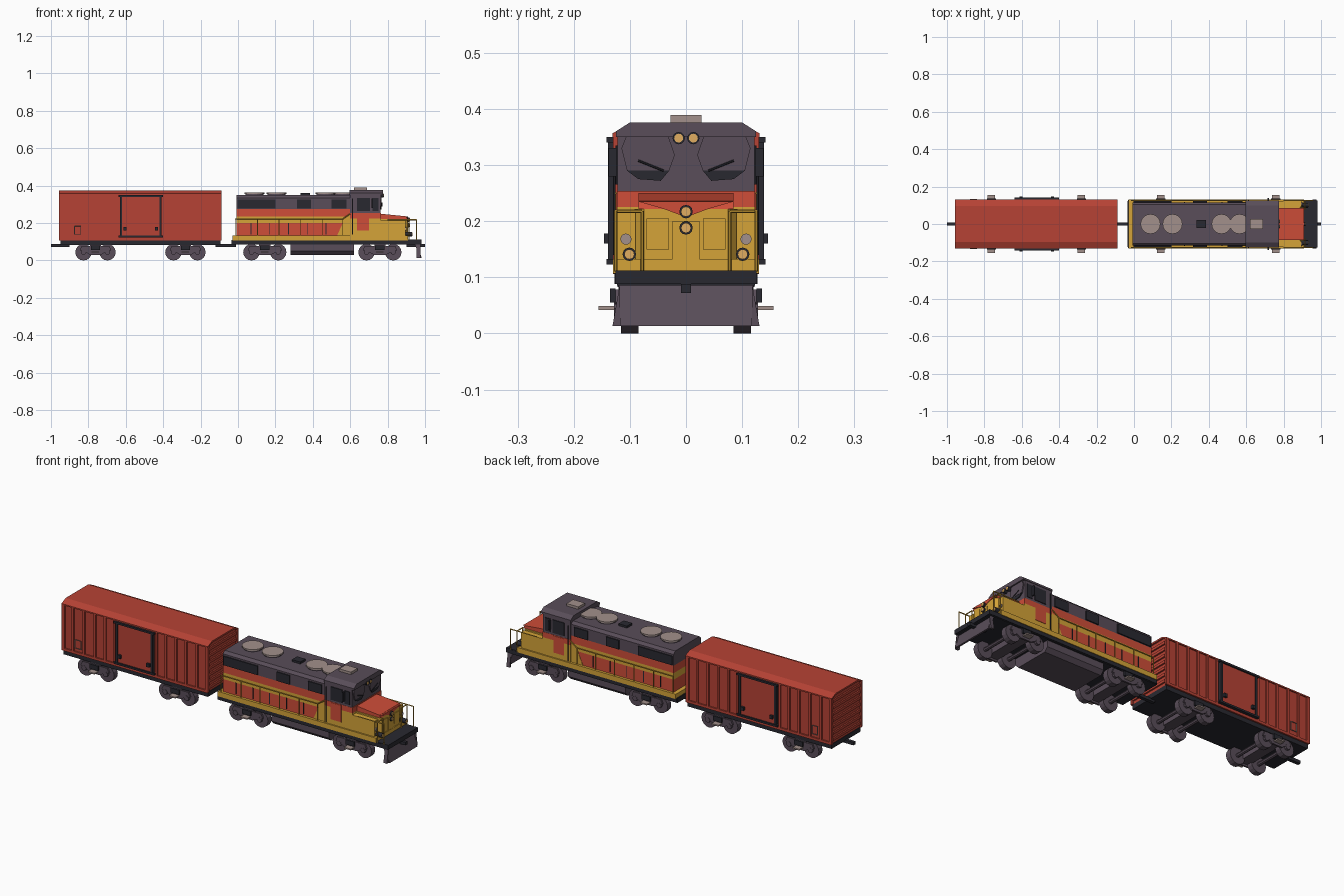
import bpy, bmesh, math
from mathutils import Vector


def material(name, r, g, b):
    m = bpy.data.materials.new(name)
    m.diffuse_color = (r, g, b, 1)
    return m


RED = material("engine_red", 0.62, 0.075, 0.04)
RUST = material("boxcar_red", 0.47, 0.055, 0.035)
YELLOW = material("yellow", 0.66, 0.37, 0.04)
SLATE = material("slate", 0.10, 0.075, 0.10)
BLACK = material("black", 0.022, 0.022, 0.03)
PALE = material("pale_metal", 0.36, 0.28, 0.26)
LAMP = material("lamp", 0.75, 0.42, 0.12)


def finish(name, bm, mat):
    bmesh.ops.recalc_face_normals(bm, faces=bm.faces)
    me = bpy.data.meshes.new(name)
    bm.to_mesh(me)
    bm.free()
    me.materials.append(mat)
    ob = bpy.data.objects.new(name, me)
    bpy.context.collection.objects.link(ob)
    return ob


def prism(name, pts, axis, a, b, mat):
    """Extrude a 2D profile along an axis from a to b."""
    def put(p, t):
        return {"x": (t, p[0], p[1]), "y": (p[0], t, p[1]), "z": (p[0], p[1], t)}[axis]
    bm = bmesh.new()
    face = bm.faces.new([bm.verts.new(put(p, a)) for p in pts])
    ext = bmesh.ops.extrude_face_region(bm, geom=[face])
    move = Vector(put((0, 0), b)) - Vector(put((0, 0), a))
    bmesh.ops.translate(bm, vec=move, verts=[v for v in ext["geom"] if isinstance(v, bmesh.types.BMVert)])
    return finish(name, bm, mat)


def box(name, x0, x1, y0, y1, z0, z1, mat):
    return prism(name, [(x0, y0), (x1, y0), (x1, y1), (x0, y1)], "z", z0, z1, mat)


def rod(name, p, q, r, mat, n=6):
    p, q = Vector(p), Vector(q)
    bm = bmesh.new()
    bmesh.ops.create_cone(bm, cap_ends=True, segments=n, radius1=r, radius2=r, depth=(q - p).length)
    rot = (q - p).to_track_quat("Z", "Y").to_matrix().to_4x4()
    rot.translation = (p + q) / 2
    bm.transform(rot)
    return finish(name, bm, mat)


def roof_profile(w, z0, ze, wt, zt):
    return [(-w, z0), (w, z0), (w, ze), (wt, zt), (-wt, zt), (-w, ze)]


# Trucks: wheels, axles, side frames
def truck(xa, xb):
    xm = (xa + xb) / 2
    for x in (xa, xb):
        rod("axle", (x, -0.1, 0.044), (x, 0.1, 0.044), 0.01, SLATE, 8)
        for s in (-1, 1):
            rod("wheel", (x, s * 0.09, 0.044), (x, s * 0.116, 0.044), 0.044, SLATE, 16)
            rod("wheel_flange", (x, s * 0.085, 0.044), (x, s * 0.09, 0.044), 0.047 - 0.003, SLATE, 16)
            rod("axle_cap", (x, s * 0.116, 0.044), (x, s * 0.128, 0.044), 0.014, SLATE, 8)
    box("truck_bolster", xm - 0.03, xm + 0.03, -0.12, 0.12, 0.04, 0.085, SLATE)
    for s in (-1, 1):
        prism("truck_side_frame", [(xa - 0.02, 0.055), (xa + 0.02, 0.04), (xm - 0.03, 0.03), (xm + 0.03, 0.03),
              (xb - 0.02, 0.04), (xb + 0.02, 0.055), (xb + 0.01, 0.078), (xa - 0.01, 0.078)],
              "y", s * 0.117, s * 0.126, SLATE)
        box("truck_spring", xm - 0.025, xm + 0.025, s * 0.126, s * 0.135, 0.055, 0.08, BLACK)
        box("brake_bracket", xm - 0.02, xm + 0.02, s * 0.11, s * 0.156, 0.042, 0.049, PALE)


for pair in ((-0.826, -0.698), (-0.345, -0.217), (0.072, 0.215), (0.687, 0.83)):
    truck(*pair)

# Boxcar body
box("boxcar_underframe", -0.95, -0.093, -0.122, 0.122, 0.083, 0.108, BLACK)
prism("boxcar_body", roof_profile(0.123, 0.108, 0.352, 0.095, 0.366), "x", -0.948, -0.096, RUST)
prism("boxcar_roof", [(-0.131, 0.35), (-0.131, 0.357), (-0.095, 0.373), (0.095, 0.373), (0.131, 0.357),
      (0.131, 0.35), (0.095, 0.364), (-0.095, 0.364)], "x", -0.956, -0.088, RUST)
for s in (-1, 1):
    for x in (-0.945, -0.89, -0.825, -0.76, -0.70, -0.645, -0.395, -0.34, -0.28, -0.22, -0.155, -0.1):
        box("boxcar_side_rib", x - 0.006, x + 0.006, s * 0.12, s * 0.13, 0.108, 0.354, RUST)
    box("boxcar_sill", -0.95, -0.093, s * 0.12, s * 0.13, 0.106, 0.12, RUST)
    # Sliding door with frame
    box("door_panel", -0.622, -0.418, s * 0.12, s * 0.134, 0.13, 0.345, RUST)
    for x in (-0.625, -0.415):
        box("door_post", x - 0.006, x + 0.006, s * 0.12, s * 0.139, 0.125, 0.348, BLACK)
    for z in (0.128, 0.345):
        box("door_rail", -0.64, -0.40, s * 0.12, s * 0.142, z - 0.005, z + 0.005, BLACK)
    for x in (-0.605, -0.435):
        box("door_latch", x - 0.008, x + 0.008, s * 0.13, s * 0.146, 0.16, 0.178, BLACK)
    # Small grab ladder
    gx = -0.857
    for x in (gx - 0.017, gx + 0.017):
        rod("grab_side", (x, s * 0.132, 0.14), (x, s * 0.132, 0.185), 0.0022, PALE)
    for z in (0.14, 0.185):
        rod("grab_rung", (gx - 0.017, s * 0.132, z), (gx + 0.017, s * 0.132, z), 0.0022, PALE)
for x0, x1 in ((-0.956, -0.945), (-0.099, -0.088)):
    for i in range(7):
        z = 0.125 + i * 0.034
        box("boxcar_end_rib", x0, x1, -0.115, 0.115, z, z + 0.014, RUST)
    for s in (-1, 1):
        box("boxcar_corner", x0, x1, s * 0.118, s * 0.13, 0.108, 0.354, RUST)

# Couplers
for x0, x1 in ((-1.0, -0.9), (-0.12, -0.01), (0.9, 1.0)):
    box("coupler", x0, x1, -0.009, 0.009, 0.072, 0.088, BLACK)

# Locomotive frame and tank
box("engine_underframe", -0.035, 0.975, -0.123, 0.123, 0.085, 0.11, BLACK)
box("walkway", -0.03, 0.91, -0.13, 0.13, 0.107, 0.133, YELLOW)
box("front_platform", 0.91, 0.98, -0.126, 0.126, 0.088, 0.112, BLACK)
prism("fuel_tank", [(-0.115, 0.085), (-0.115, 0.05), (-0.095, 0.03), (0.095, 0.03), (0.115, 0.05), (0.115, 0.085)],
      "x", 0.28, 0.62, SLATE)
for s in (-1, 1):
    box("frame_skirt", -0.033, 0.95, s * 0.12, s * 0.127, 0.088, 0.108, BLACK)

# Plow
prism("plow", [(0.945, 0.088), (0.96, 0.088), (0.982, 0.013), (0.972, 0.013)], "y", -0.118, 0.118, SLATE)
for s in (-1, 1):
    prism("plow_wing", [(s * 0.118, 0.088), (s * 0.131, 0.013), (s * 0.118, 0.013)], "x", 0.955, 0.975, SLATE)

# Long hood in stacked colour bands
for nm, z0, z1, m in (("hood_lower_red", 0.133, 0.2, RED), ("hood_yellow_band", 0.2, 0.235, YELLOW),
                      ("hood_upper_red", 0.235, 0.275, RED)):
    box(nm, -0.008, 0.61, -0.116, 0.116, z0, z1, m)
prism("hood_top", roof_profile(0.116, 0.275, 0.335, 0.103, 0.349), "x", -0.008, 0.61, SLATE)
for s in (-1, 1):
    for x0, x1 in ((-0.002, 0.2), (0.315, 0.39), (0.5, 0.58)):
        box("hood_vent", x0, x1, s * 0.11, s * 0.122, 0.278, 0.326, BLACK)
    prism("rising_stripe", [(0.53, 0.133), (0.61, 0.133), (0.61, 0.25), (0.585, 0.235), (0.56, 0.2)],
          "y", s * 0.11, s * 0.1175, YELLOW)
    for x in (0.07, 0.17, 0.27, 0.37, 0.47):
        box("hood_door_seam", x - 0.002, x + 0.002, s * 0.11, s * 0.118, 0.14, 0.2, BLACK)
    # Side handrail
    rod("side_handrail", (-0.015, s * 0.126, 0.222), (0.56, s * 0.126, 0.222), 0.003, YELLOW)
    rod("handrail_slope", (0.56, s * 0.126, 0.222), (0.6, s * 0.126, 0.25), 0.003, YELLOW)
    for x in (-0.012, 0.105, 0.22, 0.335, 0.45, 0.56):
        rod("handrail_post", (x, s * 0.126, 0.13), (x, s * 0.126, 0.222), 0.0025, YELLOW)

# Roof fans and hatch
for x in (0.088, 0.206, 0.468, 0.564):
    rod("fan_ring", (x, 0, 0.345), (x, 0, 0.355), 0.048, SLATE, 20)
    rod("fan_cap", (x, 0, 0.355), (x, 0, 0.363), 0.053, PALE, 20)
box("roof_hatch", 0.335, 0.385, -0.022, 0.022, 0.345, 0.36, BLACK)

# Cab
box("cab_lower", 0.60, 0.765, -0.123, 0.123, 0.133, 0.225, YELLOW)
box("cab_red_band", 0.60, 0.765, -0.123, 0.123, 0.225, 0.254, RED)
box("cab_upper", 0.60, 0.762, -0.122, 0.122, 0.254, 0.358, SLATE)
prism("cab_roof", roof_profile(0.125, 0.35, 0.36, 0.1, 0.376), "x", 0.597, 0.775, SLATE)
box("roof_unit", 0.62, 0.69, -0.028, 0.028, 0.37, 0.389, PALE)
for s in (-1, 1):
    box("cab_side_window", 0.637, 0.705, s * 0.115, s * 0.126, 0.265, 0.335, BLACK)
    box("cab_door_panel", 0.637, 0.70, s * 0.115, s * 0.125, 0.16, 0.25, RED)
    box("rear_window", 0.72, 0.75, s * 0.115, s * 0.125, 0.265, 0.335, BLACK)
    box("mirror", 0.715, 0.722, s * 0.122, s * 0.138, 0.28, 0.33, BLACK)
    rod("cab_grab_rail", (0.612, s * 0.128, 0.14), (0.612, s * 0.128, 0.33), 0.0025, BLACK)
    # Windshield with dark surround and wiper
    hexa = [(0.02, 0.318), (0.032, 0.353), (0.106, 0.353), (0.115, 0.33), (0.105, 0.29), (0.03, 0.29)]
    prism("windshield", [(s * y, z) for y, z in hexa], "x", 0.755, 0.768, SLATE)
    prism("windshield_lower", [(s * y, z) for y, z in [(0.03, 0.29), (0.105, 0.29), (0.085, 0.275), (0.045, 0.272)]],
          "x", 0.755, 0.767, BLACK)
    rod("wiper", (0.77, s * 0.04, 0.29), (0.77, s * 0.085, 0.308), 0.002, BLACK)
    # Twin headlights
    rod("headlight_rim", (0.76, s * 0.013, 0.348), (0.779, s * 0.013, 0.348), 0.011, BLACK, 12)
    rod("headlight", (0.77, s * 0.013, 0.348), (0.781, s * 0.013, 0.348), 0.008, LAMP, 12)

# Short nose
prism("nose", [(0.76, -0.092), (0.885, -0.092), (0.906, -0.075), (0.906, 0.075), (0.885, 0.092), (0.76, 0.092)],
      "z", 0.112, 0.222, YELLOW)
prism("nose_top", [(0.76, 0.222), (0.906, 0.222), (0.9, 0.236), (0.76, 0.25)], "y", -0.085, 0.085, RED)
prism("nose_chevron", [(-0.085, 0.235), (-0.04, 0.222), (0, 0.207), (0.04, 0.222), (0.085, 0.235)], "x", 0.9, 0.909, RED)
box("nose_door", 0.9, 0.909, -0.024, 0.024, 0.125, 0.2, YELLOW)
for s in (-1, 1):
    box("nose_side_shelf", 0.76, 0.895, s * 0.09, s * 0.122, 0.125, 0.215, YELLOW)
    box("nose_panel", 0.9, 0.909, s * 0.03, s * 0.07, 0.15, 0.205, YELLOW)
    # Front handrails
    for x, y in ((0.915, 0.078), (0.915, 0.125), (0.955, 0.125)):
        rod("front_rail_post", (x, s * y, 0.11), (x, s * y, 0.218), 0.003, YELLOW)
    rod("front_rail_top", (0.915, s * 0.078, 0.218), (0.915, s * 0.125, 0.218), 0.003, YELLOW)
    rod("front_rail_side", (0.80, s * 0.125, 0.218), (0.955, s * 0.125, 0.218), 0.003, YELLOW)
    rod("marker_lamp", (0.89, s * 0.107, 0.168), (0.9, s * 0.107, 0.168), 0.01, PALE, 12)
    rod("ditch_rim", (0.89, s * 0.101, 0.141), (0.93, s * 0.101, 0.141), 0.012, BLACK, 12)
    rod("ditch_lamp", (0.91, s * 0.101, 0.141), (0.933, s * 0.101, 0.141), 0.009, LAMP, 12)
for z in (0.217, 0.188):
    rod("nose_lamp_rim", (0.9, 0, z), (0.916, 0, z), 0.012, BLACK, 12)
    rod("nose_lamp", (0.905, 0, z), (0.919, 0, z), 0.009, LAMP, 12)
